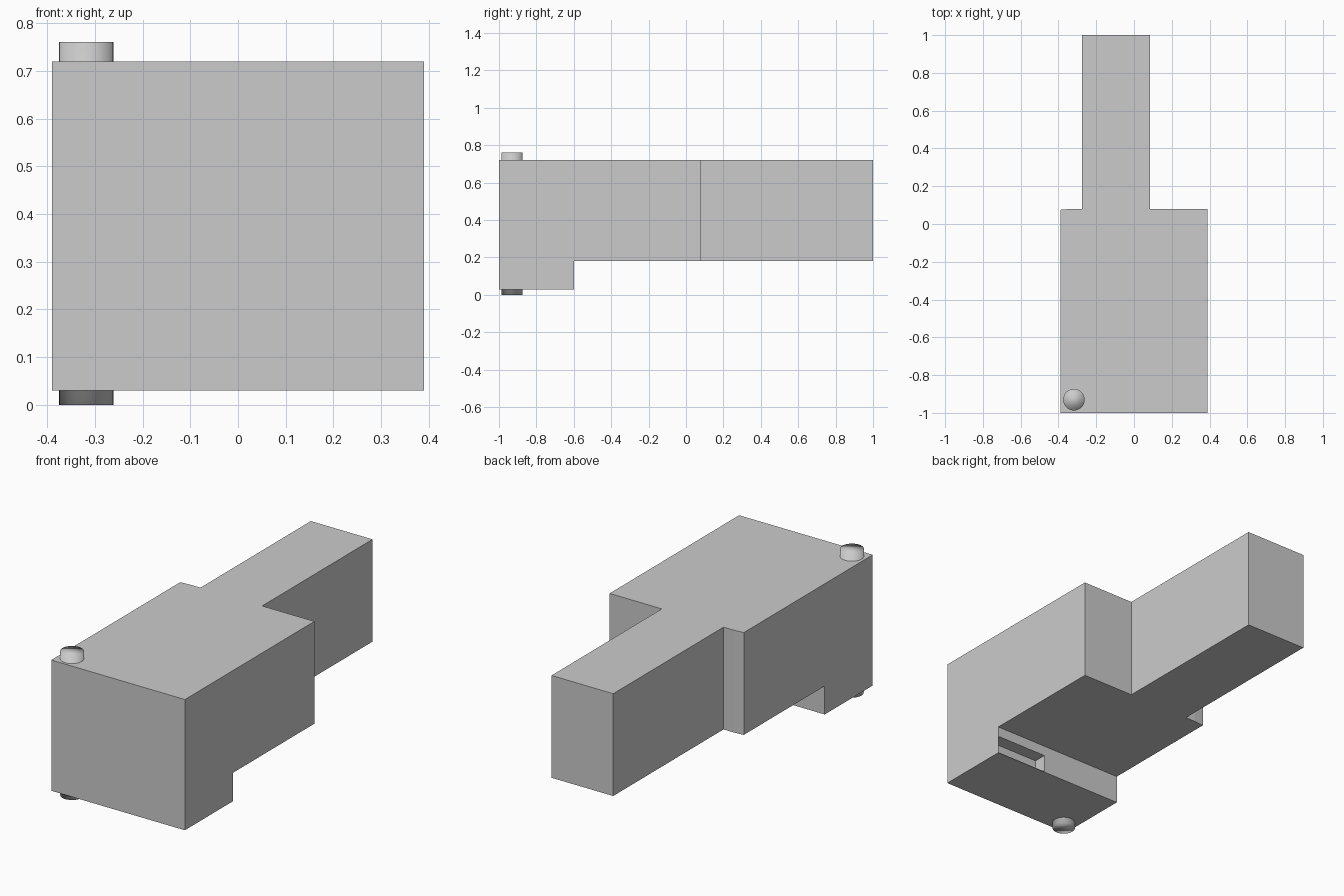
import bpy, bmesh

if "Cube" in bpy.data.objects:
    bpy.data.objects.remove(bpy.data.objects["Cube"])


def prism(name, outline, z0, z1):
    """Extrude a counter-clockwise plan outline from z0 up to z1."""
    bm = bmesh.new()
    face = bm.faces.new([bm.verts.new((x, y, z0)) for x, y in outline])
    top = bmesh.ops.extrude_face_region(bm, geom=[face])
    verts = [g for g in top["geom"] if isinstance(g, bmesh.types.BMVert)]
    bmesh.ops.translate(bm, verts=verts, vec=(0, 0, z1 - z0))
    bmesh.ops.recalc_face_normals(bm, faces=bm.faces)
    mesh = bpy.data.meshes.new(name)
    bm.to_mesh(mesh)
    bm.free()
    obj = bpy.data.objects.new(name, mesh)
    bpy.context.collection.objects.link(obj)
    return obj


def cut_box(target, name, x0, x1, y0, y1, z0, z1):
    """Subtract a box from the target."""
    cutter = prism(name, [(x0, y0), (x1, y0), (x1, y1), (x0, y1)], z0, z1)
    cutter.hide_render = True
    cutter.display_type = 'WIRE'
    mod = target.modifiers.new(name, 'BOOLEAN')
    mod.operation = 'DIFFERENCE'
    mod.solver = 'EXACT'
    mod.object = cutter


# Wide block with the narrow neck running to the back
body = prism("body", [
    (-0.39, -1.0), (0.39, -1.0), (0.39, 0.08), (0.085, 0.08),
    (0.085, 1.0), (-0.275, 1.0), (-0.275, 0.08), (-0.335, 0.08),
    (-0.39, 0.075)], 0.03, 0.72)

# Raised underside behind the front foot
cut_box(body, "underside_cutter", -0.6, 0.6, -0.6, 1.2, -0.1, 0.18)

# Shallow recess in the rear of the front foot, with a paper-thin floor and side
cut_box(body, "recess_cutter", 0.086, 0.387, -0.67, -0.55, 0.033, 0.126)

# Round pin through the front left corner, smooth across its caps
bpy.ops.mesh.primitive_cylinder_add(
    vertices=32, radius=0.057, depth=0.76, location=(-0.318, -0.93, 0.38))
pin = bpy.context.object
pin.name = "corner_pin"
bpy.ops.object.shade_smooth()
